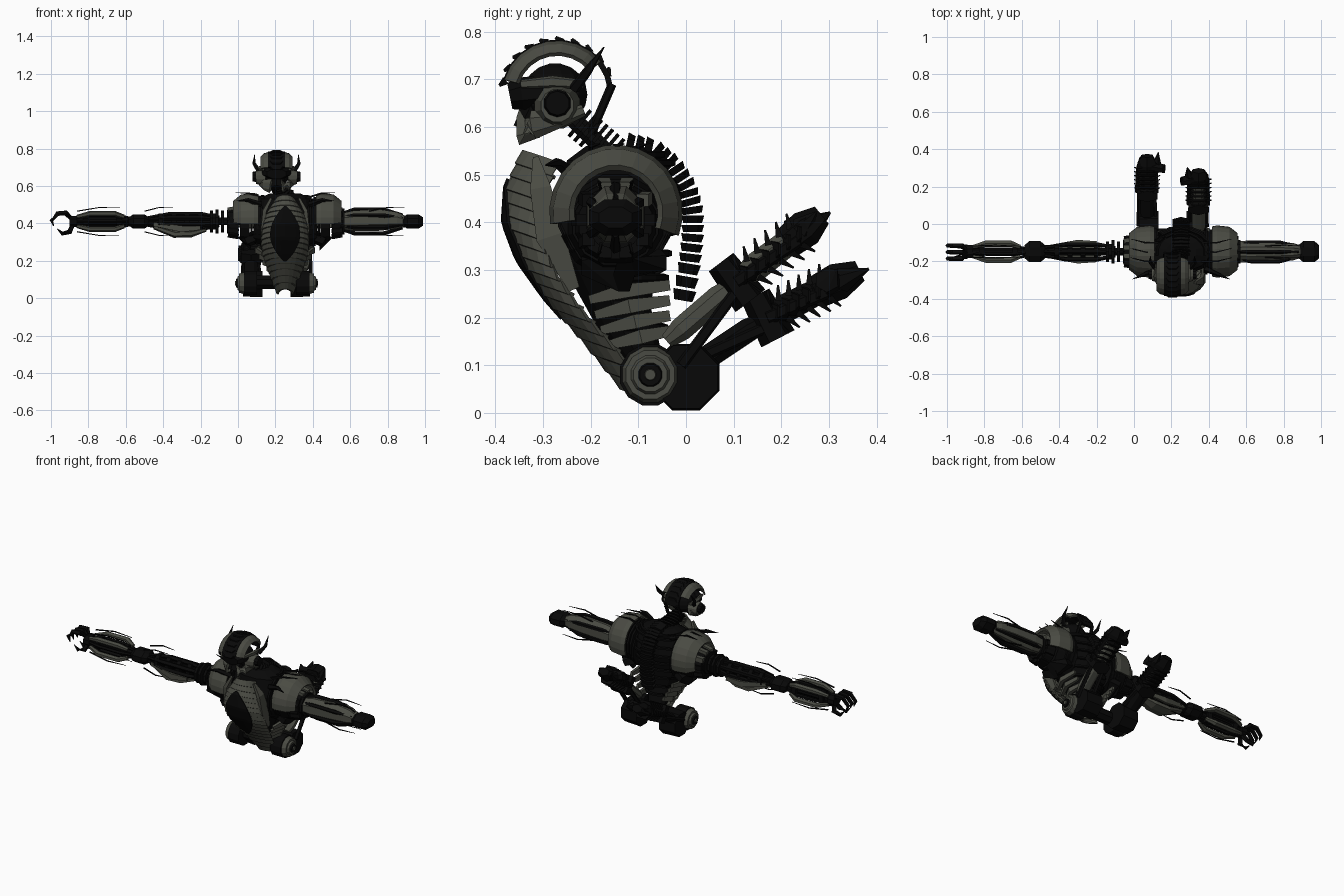
import bpy, math
from mathutils import Vector as V
from math import sin, cos, pi, radians

if "Cube" in bpy.data.objects:
    bpy.data.objects.remove(bpy.data.objects["Cube"])


def material(name, c):
    m = bpy.data.materials.new(name)
    m.diffuse_color = (*c, 1)
    m.use_nodes = True
    m.node_tree.nodes["Principled BSDF"].inputs["Base Color"].default_value = m.diffuse_color
    return m


GREY = material("olive grey armour", (0.068, 0.07, 0.056))
DARK = material("near black metal", (0.0025, 0.0025, 0.0025))


def mesh(name, verts, faces, mat):
    me = bpy.data.meshes.new(name)
    me.from_pydata([tuple(v) for v in verts], [], faces)
    me.materials.append(mat)
    ob = bpy.data.objects.new(name, me)
    bpy.context.collection.objects.link(ob)
    return ob


def sweep(name, pts, radii, mat=DARK, n=8):
    """Closed tube along pts; radii are numbers or (a, b) half sizes."""
    pts = [V(p) for p in pts]
    if not isinstance(radii, list):
        radii = [radii] * len(pts)
    vs, fs, k = [], [], 1 / cos(pi / n)
    for i, p in enumerate(pts):
        t = (pts[min(i + 1, len(pts) - 1)] - pts[max(i - 1, 0)]).normalized()
        ref = V((1, 0, 0)) if abs(t.x) < 0.75 else V((0, 1, 0))
        u = (ref - t * ref.dot(t)).normalized()
        v = t.cross(u)
        r = radii[i]
        a, b = r if isinstance(r, tuple) else (r, r)
        for j in range(n):
            w = 2 * pi * (j + .5) / n
            vs.append(p + u * a * k * cos(w) + v * b * k * sin(w))
    for i in range(len(pts) - 1):
        for j in range(n):
            q = (j + 1) % n
            fs.append((i * n + j, i * n + q, i * n + n + q, i * n + n + j))
    fs += [tuple(range(n))[::-1], tuple(range(len(vs) - n, len(vs)))]
    return mesh(name, vs, fs, mat)


def grid(name, rows, mat=GREY, thick=0.01):
    """Plated sheet through rows of points."""
    m = len(rows[0])
    fs = [(i * m + j, i * m + j + 1, i * m + m + j + 1, i * m + m + j)
          for i in range(len(rows) - 1) for j in range(m - 1)]
    ob = mesh(name, [p for r in rows for p in r], fs, mat)
    s = ob.modifiers.new("thickness", 'SOLIDIFY')
    s.thickness, s.offset = thick, 0
    return ob


def at(pts, t):
    f = min(max(t, 0), .9999) * (len(pts) - 1)
    i = int(f)
    return [a + (b - a) * (f - i) for a, b in zip(pts[i], pts[i + 1])]


CX, HX, AY, AZ = 0.252, 0.206, -0.148, 0.41

# torso core and wrapped ribs
core = [(-.15, .56, .08, .06), (-.15, .53, .15, .1), (-.15, .42, .17, .115), (-.16, .32, .14, .1),
        (-.13, .2, .08, .06), (-.08, .1, .05, .035)]
sweep("torso_core", [(CX, c[0], c[1]) for c in core], [(c[2], c[3]) for c in core], DARK, 12)
for i in range(9):
    y, z, a, b = at(core, .12 + .09 * i)
    sweep("back_rib", [(CX + a * 1.06 * cos(w), y + (b + .02) * sin(w), z) for w in
                       [radians(-10 + 20 * k) for k in range(11)]], (.007, .007), DARK, 5)

# breastplate: stacked curved bands with a dark oval centre
front = [(-.34, .55, .05), (-.372, .475, .1), (-.377, .4, .122), (-.347, .32, .125),
         (-.29, .24, .112), (-.215, .155, .08), (-.13, .05, .04)]


def breast(t, u, out=0):
    y, z, w = at(front, t)
    a = u * 1.45
    return (CX + (w + out) * sin(a), y - out + .085 * (1 - cos(a)), z - .03 * (1 - cos(a)))


for i in range(17):
    t0 = i / 17
    grid("breastplate_band", [[breast(t0 + d, -1 + k / 5, o) for k in range(11)]
                              for d, o in ((0, 0), (.055, .005), (.068, -.004))], GREY, .008)
grid("breastplate_oval", [[breast(.13 + .62 * i / 16, k / 3 * .44 * sin(pi * (i + .15) / 16.3) ** .7, .009)
                           for k in range(-3, 4)] for i in range(17)], DARK, .006)
for s in (-1, 1):
    # collar feathers, side slats and breast spikes
    sweep("collar_feather", [(CX + s * .075, -.315, .535), (CX + s * .11, -.305, .47), (CX + s * .12, -.285, .37),
                             (CX + s * .11, -.235, .26)], [(.006, .006), (.01, .022), (.01, .03), (.008, .012)], GREY, 4)
    for i in range(4):
        z, y, w = .268 - .032 * i, -.2 + .012 * i, .15 - .02 * i
        sweep("waist_slat", [(CX + s * (w - .03), y, z - .03), (CX + s * w, y + .07, z - .012),
                             (CX + s * (w - .015), -.035, z)], [(.008, .009), (.01, .015), (.007, .011)], GREY, 4)
    sweep("breast_spike", [(CX + s * .13, -.24, .5), (CX + s * .2, -.27, .525), (CX + s * .26, -.295, .52)],
          [.014, .009, .001], DARK, 5)
    for k in range(3):
        sweep("collar_wire", [(CX + s * .1, -.2 + .05 * k, .53), (CX + s * .19, -.2 + .05 * k, .56),
                              (CX + s * .27, -.18 + .05 * k, .565)], [.006, .004, .001], DARK, 4)
    # hoops between torso and shoulder
    for k in range(3):
        x = CX + s * (.13 + .022 * k)
        sweep("shoulder_hoop", [(x, -.147, .42), (x + s * .012, -.147, .42)], .122 - .004 * k, DARK, 14)

# spine of separate vertebrae
spine = [(-.125, .565), (-.07, .553), (-.03, .52), (0, .475), (.014, .425), (.014, .37), (.007, .31), (-.007, .23)]
for i in range(20):
    a, b = at(spine, i / 20), at(spine, i / 20 + .04)
    sweep("vertebra", [(CX, *a), (CX, *b)], [(.045, .021), (.036, .017)], DARK, 6)

# neck rings
for i in range(7):
    t = i / 6
    y, z, x = -.15 - .07 * t, .545 + .06 * t, CX + (HX - CX) * t
    sweep("neck_ring", [(x, y, z), (x, y - .006, z + .005)], (.055 - .015 * t, .034), DARK, 10)
sweep("neck_core", [(CX, -.15, .53), (HX, -.24, .62)], .018, DARK, 8)

# head: skull, face, crest, jaw, ears and horns
sk = [(sin(radians(a)), cos(radians(a))) for a in range(10, 171, 20)]
sweep("skull", [(HX, -.275, .668 + .066 * c) for s, c in sk], [(.075 * s, .068 * s) for s, c in sk], DARK, 12)
sweep("visor", [(HX, -.3, .675), (HX, -.345, .67), (HX, -.37, .665)], [(.078, .034), (.07, .034), (.05, .028)], DARK, 8)
sweep("mouth_block", [(HX, -.3, .66), (HX, -.335, .59)], [(.05, .03), (.028, .026)], DARK, 6)


def crest(a, r, x):
    return (HX + x, -.27 + .112 * r * cos(a), .67 + .108 * r * sin(a))


arc = [radians(5 + 16 * k) for k in range(11)]
grid("crest_strip", [[crest(a, 1, x) for x in (-.045, 0, .045)] for a in arc], DARK, .012)
for s in (-1, 1):
    grid("crest_flank", [[crest(a, r, s * x) for x, r in ((.042, .99), (.065, .93), (.083, .77))] for a in arc[2:]],
         GREY, .01)
    # jaw and cheek guards
    sweep("jaw_guard", [(HX + s * .08, -.215, .635), (HX + s * .085, -.27, .615), (HX + s * .065, -.32, .605),
                        (HX + s * .03, -.35, .6)], [(.008, .011), (.01, .016), (.01, .026), (.008, .033)], GREY, 6)
    sweep("brow_guard", [(HX + s * .085, -.215, .69), (HX + s * .09, -.28, .695), (HX + s * .07, -.345, .69)],
          [(.007, .008), (.009, .011), (.007, .008)], GREY, 5)
    # ear discs
    sweep("ear_housing", [(HX + s * .06, -.27, .645), (HX + s * .11, -.27, .645)], [.048, .034], GREY, 12)
    sweep("ear_hub", [(HX + s * .1, -.27, .65), (HX + s * .128, -.27, .65)], [.03, .024], DARK, 10)
    sweep("horn", [(HX + s * .095, -.235, .68), (HX + s * .12, -.205, .72), (HX + s * .117, -.172, .768)],
          [.01, .008, .001], DARK, 5)
    sweep("rear_cable", [(HX + s * .04, -.155, .69), (HX + s * .045, -.185, .62), (HX + s * .03, -.2, .58)],
          .008, DARK, 6)
for a in arc[1:]:
    p, q = V(crest(a, 1, 0)), V(crest(a + .12, 1.1, 0))
    sweep("crest_fin", [p, q], [(.035, .009), (.02, .003)], DARK, 4)

# shoulders: plated half shells around stepped sockets
for s in (-1, 1):
    rows = [[(CX + 0.012 + s * x, -.147 + r * .98 * cos(radians(a)), .42 + r * sin(radians(a)))
             for a in range(-20, 191, 15)] for x, r in ((.155, .13), (.18, .136), (.245, .128), (.285, .095))]
    grid("shoulder_shell", rows, GREY, .014)
    for x, r in ((.12, .115), (.19, .1), (.25, .085)):
        sweep("shoulder_socket", [(CX + s * x, AY, .4), (CX + s * (x + .05), AY, .4)], [r, r * .9], DARK, 12)
    for k in range(10):
        a = 2 * pi * k / 10
        c, d = cos(a), sin(a)
        sweep("socket_lug", [(CX + s * .25, AY + .08 * c, .405 + .08 * d), (CX + s * .305, AY + .07 * c, .405 + .07 * d)],
              .013, GREY if k in (1, 2, 3) else DARK, 4)
    sweep("lower_flank_guard", [(CX + s * .15, -.14, .33), (CX + s * .2, -.13, .31), (CX + s * .22, -.13, .29)],
          [(.08, .03), (.09, .03), (.05, .02)], DARK, 6)


def hinge(name, x):
    sweep(name, [(x - .055, AY, AZ), (x - .03, AY, AZ), (x + .03, AY, AZ), (x + .055, AY, AZ)],
          [(.035, .022), (.056, .038), (.056, .038), (.035, .022)], DARK, 8)


def bundle(name, x0, x1, ry, rz, n, r, mat=DARK):
    """Ring of bulging rods around the arm axis."""
    for k in range(n):
        a = 2 * pi * (k + .5) / n
        c, d = ry * cos(a), rz * sin(a)
        sweep(name, [(x0 + (x1 - x0) * t, AY + c * f, AZ + d * f) for t, f in
                     ((0, .6), (.25, 1), (.7, 1), (1, .55))], [r * .6, r, r, r * .6], mat, 5)


# short arm with armour sleeve
sweep("short_arm_core", [(.5, AY, AZ), (.9, AY, AZ)], .032, DARK, 8)
sweep("short_arm_sleeve", [(x, AY, z) for x, z in ((.56, .41), (.62, .413), (.75, .418), (.85, .415), (.89, .41))],
      [(.056, .045), (.06, .055), (.056, .058), (.046, .045), (.034, .03)], GREY, 8)
bundle("short_arm_rod", .54, .88, .058, .064, 6, .01)
sweep("short_arm_cuff", [(.53, AY, AZ), (.57, AY, AZ)], (.062, .065), DARK, 10)
hinge("short_arm_elbow", .935)

# long arm: shoulder rings, upper arm, elbow, forearm
for i in range(4):
    sweep("long_arm_ring", [(-.045 - .03 * i, AY, AZ), (-.06 - .03 * i, AY, AZ)], .062 - .007 * (i % 2), DARK, 10)
sweep("long_arm_core", [(.02, AY, AZ), (-.9, AY, AZ)], .02, DARK, 8)
bundle("upper_arm_rod", -.1, -.48, .045, .038, 6, .011)
sweep("upper_arm_guard", [(-.17, AY, .365), (-.25, AY, .345), (-.34, AY, .342), (-.45, AY, .38)],
      [(.02, .008), (.042, .017), (.045, .017), (.02, .01)], GREY, 6)
for s in (-1, 1):
    sweep("upper_arm_side_plate", [(-.2, AY + s * .05, .375), (-.3, AY + s * .056, .37), (-.45, AY + s * .03, .395)],
          [(.006, .01), (.007, .017), (.006, .01)], GREY, 4)
for x in (-.12, -.19, -.26, -.33, -.4):
    sweep("upper_arm_collar", [(x, AY, AZ), (x - .025, AY, AZ)], .042, DARK, 8)
hinge("long_arm_elbow", -.53)
bundle("forearm_rod", -.58, -.88, .04, .036, 5, .008)
for x in (-.62, -.8):
    sweep("forearm_clamp", [(x, AY, AZ), (x - .03, AY, AZ)], .036, DARK, 8)
for s in (-1, 1):
    for e in (-1, 1):
        dy, dz = s * .044, e * .042
        sweep("forearm_plate", [(-.61, AY + dy * .6, AZ + dz * .6), (-.66, AY + dy, AZ + dz), (-.79, AY + dy, AZ + dz),
                                (-.86, AY + dy * .6, AZ + dz * .6)],
              [(.01, .01), (.016, .013), (.016, .013), (.009, .009)], GREY, 6)
    # whisker wires on both arms
    for x0, x1 in ((-.86, -.62), (-.5, -.34), (.7, .9)):
        for e in (-1, 1):
            sweep("arm_whisker", [(x0, AY + e * .03, AZ + s * .055), ((x0 + x1) / 2, AY + e * .035, AZ + s * .075),
                                  (x1, AY + e * .03, AZ + s * .072)], [.003, .0025, .001], DARK, 4)

# clawed hand
sweep("wrist", [(-.86, AY, AZ), (-.9, AY, AZ)], (.035, .03), DARK, 8)
for y in (-.185, -.15, -.115):
    sweep("finger", [(-.885, AY, .42), (-.92, y, .455), (-.965, y, .452), (-.997, y, .415), (-.985, y, .385)],
          [.01, .012, .011, .009, .002], DARK, 5)
for y in (-.175, -.12):
    sweep("thumb", [(-.88, AY, .4), (-.9, y, .355), (-.94, y, .345), (-.965, y, .37)], [.01, .012, .009, .002], DARK, 5)

# pelvis and hips
sweep("pelvis", [(HX - .14, -.06, .085), (HX + .14, -.06, .085)], .036, DARK, 8)
for s in (-1, 1):
    x = HX + s * .135
    sweep("hip_drum", [(x - s * .06, 0, .075), (x + s * .045, 0, .075)], [.07, .066], DARK, 8)
    sweep("hip_cylinder", [(x - s * .03, -.075, .08), (x + s * .04, -.075, .08)], .064, DARK, 12)
    for d0, d1, r, m in ((.04, .065, .058, GREY), (.065, .075, .04, GREY), (.075, .083, .025, DARK),
                         (.083, .088, .012, GREY)):
        sweep("hip_cap", [(x + s * d0, -.075, .08), (x + s * d1, -.075, .08)], [r, r * .88], m, 12)


# folded legs, each given as points (y, z) with its own inward side
def leg(x, hip, knee, ankle, toe, s, shin):
    P = [V((x, *p)) for p in (hip, knee, ankle, toe)]
    d = (P[2] - P[1]).normalized()
    up = V((0, -d.z, d.y))
    sweep("thigh_armour", [P[0].lerp(P[1], t) for t in (0, .2, .75, 1)],
          [(.025, .016), (.036, .025), (.036, .025), (.025, .014)], shin, 8)
    for e in (-1, 1):
        sweep("thigh_rod", [V((x + e * .045, -.01, .1)), P[1] + V((e * .04, 0, -.02))], .01, DARK, 5)
        sweep("shin_rod", [P[1] + V((e * .05, 0, 0)), P[2] + V((e * .045, 0, 0)) - up * .01], .012, DARK, 5)
    sweep("knee_block", [P[1] - up * .05, P[1] + up * .052], [(.05, .034), (.055, .028)], DARK, 6)
    sweep("shin_armour", [P[1].lerp(P[2], t) for t in (.1, .3, .8, 1)],
          [(.03, .02), (.042, .03), (.04, .028), (.028, .02)], shin, 8)
    for i in range(6):
        c = P[1].lerp(P[2], .1 + .18 * i)
        for e in (-1, 1):
            sweep("shin_fin", [c + up * e * .02, c + up * e * .05 + d * .014], [(.045, .007), (.03, .002)], DARK, 4)
            sweep("shin_side_fin", [c + V((e * .03, 0, 0)), c + V((e * .068, 0, 0)) + d * .014],
                  [(.007, .025), (.002, .012)], DARK, 4)
    # foot and curved claws
    sweep("foot", [P[2] - d * .02, P[2].lerp(P[3], .4), P[3]], [(.05, .03), (.052, .034), (.03, .02)], DARK, 6)
    for e, f in ((.06, .01), (-.04, -.02), (.095, -.055)):
        b = P[2].lerp(P[3], .3)
        sweep("foot_claw", [b, b + V((s * e * .95, f * .5, 0)) + d * .012, P[3] + V((s * e, f, 0)) + d * .01],
              [.026, .023, .002], DARK, 6)


leg(.345, (-.04, .15), (.105, .275), (.23, .37), (.285, .415), -1, GREY)
leg(.07, (.02, .1), (.17, .2), (.29, .262), (.365, .298), 1, DARK)
